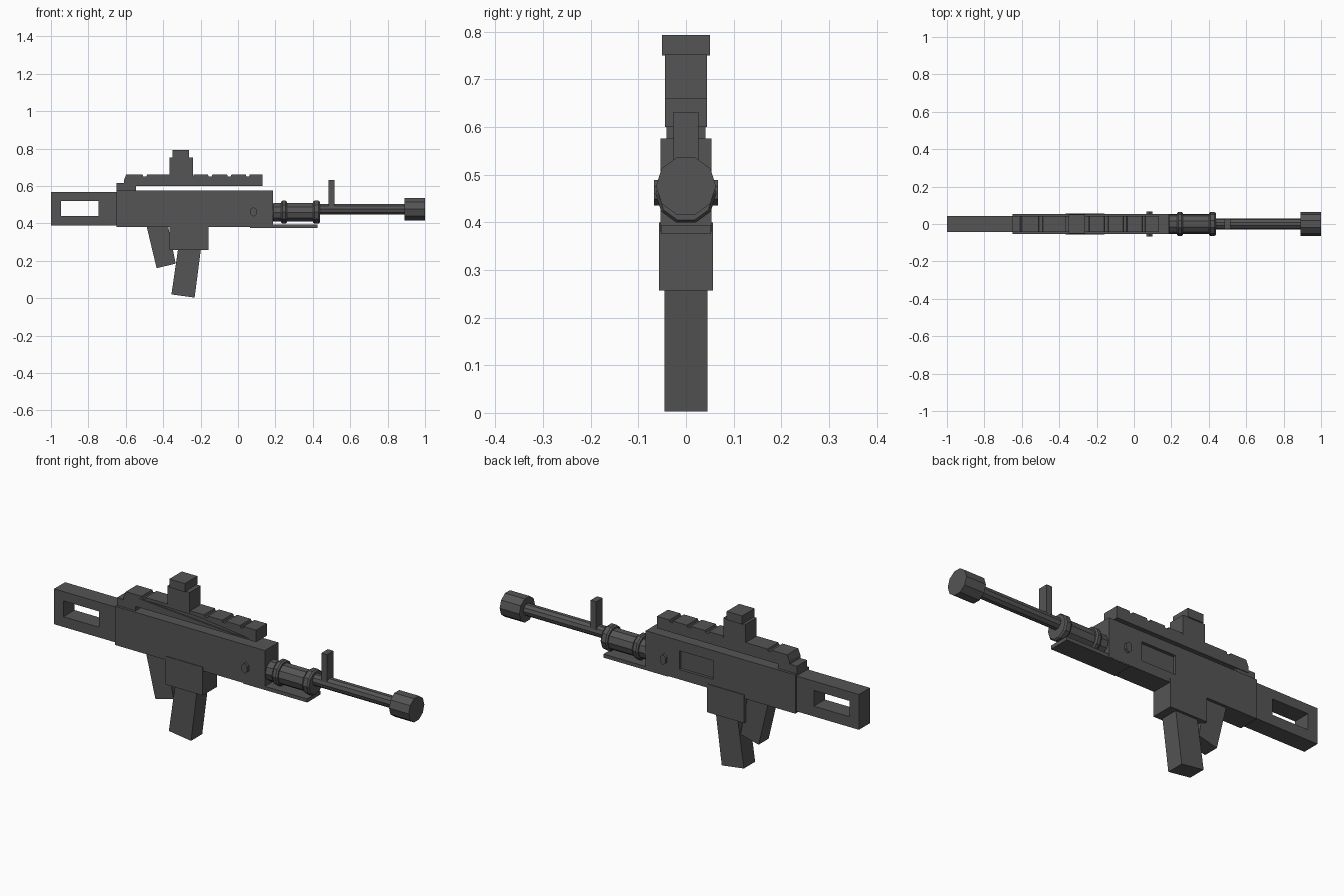
import bpy, bmesh, math

if "Cube" in bpy.data.objects:
    bpy.data.objects.remove(bpy.data.objects["Cube"])

dark = bpy.data.materials.new("dark_metal")
dark.diffuse_color = (0.09, 0.09, 0.092, 1)
dark.use_nodes = True
dark.node_tree.nodes["Principled BSDF"].inputs["Base Color"].default_value = dark.diffuse_color


def finish(name, bm):
    bmesh.ops.recalc_face_normals(bm, faces=bm.faces)
    me = bpy.data.meshes.new(name)
    bm.to_mesh(me)
    bm.free()
    me.materials.append(dark)
    ob = bpy.data.objects.new(name, me)
    bpy.context.collection.objects.link(ob)
    return ob


def prism(name, pts, y0, y1):
    """Side profile of (x, z) points, extruded from y0 to y1."""
    bm = bmesh.new()
    face = bm.faces.new([bm.verts.new((x, y0, z)) for x, z in pts])
    ext = bmesh.ops.extrude_face_region(bm, geom=[face])["geom"]
    verts = [v for v in ext if isinstance(v, bmesh.types.BMVert)]
    bmesh.ops.translate(bm, verts=verts, vec=(0, y1 - y0, 0))
    return finish(name, bm)


def box(name, x0, x1, z0, z1, y0, y1=None):
    """Block; a single y value means a symmetric half width."""
    if y1 is None:
        y0, y1 = -y0, y0
    return prism(name, [(x0, z0), (x1, z0), (x1, z1), (x0, z1)], y0, y1)


def lathe(name, steps, cz, sides=10):
    """Faceted solid along x from (x, radius) steps, axis at height cz."""
    bm = bmesh.new()
    rings = []
    for x, r in steps:
        rings.append([bm.verts.new((x, r * math.cos(a), cz + r * math.sin(a)))
                      for a in (math.tau * i / sides for i in range(sides))])
    for a, b in zip(rings, rings[1:]):
        for i in range(sides):
            j = (i + 1) % sides
            bm.faces.new((a[i], a[j], b[j], b[i]))
    bm.faces.new(rings[0])
    bm.faces.new(rings[-1])
    return finish(name, bm)


def cut(ob, cutter):
    mod = ob.modifiers.new("cut", 'BOOLEAN')
    mod.operation = 'DIFFERENCE'
    mod.solver = 'EXACT'
    mod.object = cutter
    bpy.context.view_layer.objects.active = ob
    bpy.ops.object.modifier_apply(modifier=mod.name)
    bpy.data.objects.remove(cutter)


# skeleton stock
stock = box("stock", -1.0, -0.64, 0.388, 0.567, 0.044)
cut(stock, box("stock_cutter", -0.947, -0.747, 0.44, 0.52, 0.2))

# receiver with ejection port on the back side
receiver = box("receiver", -0.65, 0.188, 0.38, 0.576, 0.054)
cut(receiver, box("port_cutter", -0.19, 0.0, 0.43, 0.525, 0.039, 0.2))

# cross pin through the receiver
pin = [(0.083 + 0.018 * math.cos(a), 0.462 + 0.027 * math.sin(a))
       for a in (math.tau * (i + 0.5) / 6 for i in range(6))]
prism("cross_pin", pin, -0.067, 0.067)

# rail mount and toothed top rail
box("rail_mount", -0.65, -0.545, 0.57, 0.615, 0.041)
top = [(-0.61, 0.63), (-0.598, 0.66)]
for x0, x1 in [(-0.51, -0.487), (-0.365, -0.34), (-0.26, -0.237),
               (-0.16, -0.137), (-0.058, -0.036), (0.042, 0.062)]:
    top += [(x0, 0.66), (x0 + 0.003, 0.65), (x1 - 0.003, 0.65), (x1, 0.66)]
top += [(0.132, 0.66), (0.132, 0.6), (-0.61, 0.6)]
rail = prism("top_rail", top, -0.044, 0.044)
# shallow slanted groove in the front face of the rail
cut(rail, prism("groove_cutter",
                [(-0.53, 0.645), (-0.2, 0.642), (0.1, 0.607), (0.0, 0.607)],
                -0.1, -0.038))

# rear sight
box("sight_base", -0.365, -0.24, 0.645, 0.752, 0.044)
box("sight_cap", -0.35, -0.263, 0.75, 0.793, 0.05)

# grip, magazine well, magazine
prism("grip", [(-0.49, 0.39), (-0.375, 0.39), (-0.333, 0.185), (-0.435, 0.16)],
      -0.04, 0.04)
box("magazine_well", -0.365, -0.158, 0.257, 0.4, 0.057)
prism("magazine", [(-0.318, 0.28), (-0.196, 0.28), (-0.232, 0.003),
                   (-0.356, 0.02)], -0.045, 0.045)

# lower plate under the handguard
box("lower_plate", 0.065, 0.425, 0.376, 0.394, 0.053)

# handguard with two collars
lathe("handguard", [(0.18, 0.043), (0.19, 0.052), (0.43, 0.052)], 0.458)
for i, (x0, x1) in enumerate([(0.23, 0.262), (0.4, 0.438)]):
    lathe(f"collar_{i + 1}", [(x0, 0.058), (x0 + 0.008, 0.064),
                              (x1 - 0.008, 0.064), (x1, 0.058)], 0.46)

# barrel, muzzle, front sight
lathe("barrel", [(0.4, 0.03), (0.9, 0.03)], 0.476)
lathe("muzzle", [(0.89, 0.063), (1.0, 0.063)], 0.476)
box("front_sight", 0.485, 0.516, 0.49, 0.632, 0.026)
